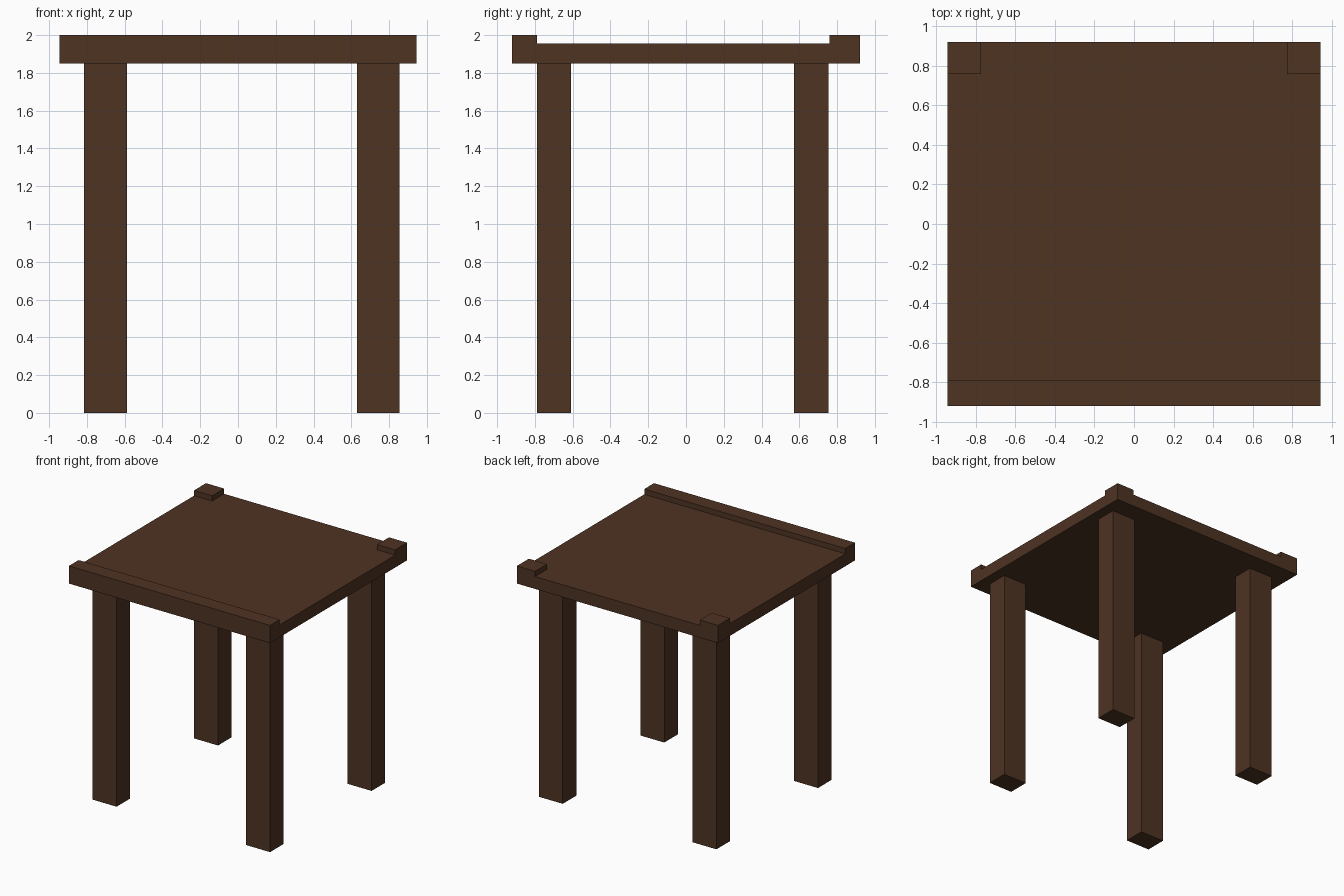
import bpy, bmesh
from mathutils import Vector

if "Cube" in bpy.data.objects:
    bpy.data.objects.remove(bpy.data.objects["Cube"])

# Single dark wood colour
wood = bpy.data.materials.new("dark wood")
wood.diffuse_color = (0.076, 0.033, 0.0165, 1)
wood.use_nodes = True
wood.node_tree.nodes["Principled BSDF"].inputs["Base Color"].default_value = wood.diffuse_color


def box_bmesh(lo, hi):
    bm = bmesh.new()
    bmesh.ops.create_cube(bm, size=1)
    lo, hi = Vector(lo), Vector(hi)
    for v in bm.verts:
        v.co = (lo + hi) / 2 + v.co * (hi - lo)
    return bm


def finish(bm, name):
    bmesh.ops.recalc_face_normals(bm, faces=bm.faces)
    me = bpy.data.meshes.new(name)
    bm.to_mesh(me)
    bm.free()
    me.materials.append(wood)
    ob = bpy.data.objects.new(name, me)
    bpy.context.collection.objects.link(ob)


X, Y = 0.945, 0.92
Z_UNDER, Z_TOP, Z_LIP = 1.85, 1.955, 2.0
LIP_Y, BLOCK_X, BLOCK_Y = -0.79, 0.775, 0.76

# Table top: slab cut into a grid, then front lip and back corner blocks raised
bm = box_bmesh((-X, -Y, Z_UNDER), (X, Y, Z_TOP))
for co, no in (((0, LIP_Y, 0), (0, 1, 0)), ((0, BLOCK_Y, 0), (0, 1, 0)),
               ((-BLOCK_X, 0, 0), (1, 0, 0)), ((BLOCK_X, 0, 0), (1, 0, 0))):
    bmesh.ops.bisect_plane(bm, geom=bm.verts[:] + bm.edges[:] + bm.faces[:],
                           plane_co=co, plane_no=no)


def is_raised(f):
    c = f.calc_center_median()
    corner = c.y > BLOCK_Y and abs(c.x) > BLOCK_X
    return c.z > Z_TOP - 0.001 and (c.y < LIP_Y or corner)


raised = [f for f in bm.faces if is_raised(f)]
new = bmesh.ops.extrude_face_region(bm, geom=raised)["geom"]
for v in new:
    if isinstance(v, bmesh.types.BMVert):
        v.co.z = Z_LIP
leftover = [f for f in raised if f.is_valid and f not in new]
if leftover:
    bmesh.ops.delete(bm, geom=leftover, context='FACES_ONLY')
bmesh.ops.dissolve_limit(bm, angle_limit=0.01, verts=bm.verts[:], edges=bm.edges[:])
finish(bm, "table_top")

# Four square legs
for side, x0, x1 in (("left", -0.815, -0.588), ("right", 0.63, 0.855)):
    for end, y0, y1 in (("front", -0.79, -0.608), ("back", 0.572, 0.755)):
        finish(box_bmesh((x0, y0, 0), (x1, y1, Z_UNDER)), f"{end}_{side}_leg")
